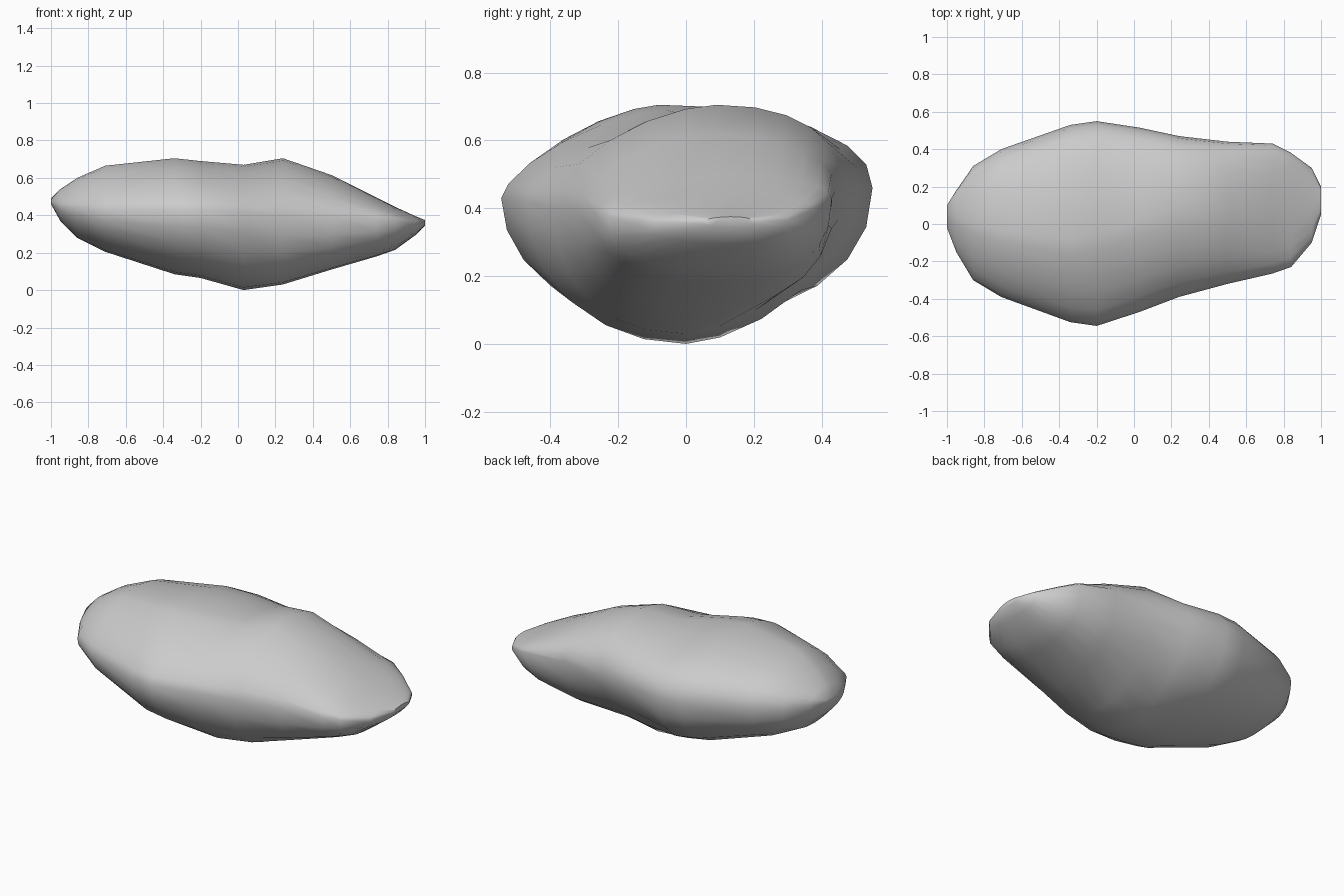
import bpy, bmesh, math

# Stone stations along x:
# x, front y, back y, top z, bottom z, crest y, keel y, front-edge z, back-edge z
stations = [
    (-1.00, -0.02, 0.10, 0.49, 0.46, 0.05, 0.04, 0.475, 0.48),
    (-0.95, -0.15, 0.18, 0.54, 0.37, 0.03, 0.02, 0.45, 0.47),
    (-0.86, -0.30, 0.31, 0.60, 0.28, 0.00, 0.00, 0.44, 0.47),
    (-0.71, -0.39, 0.40, 0.665, 0.205, -0.04, -0.03, 0.43, 0.47),
    (-0.34, -0.525, 0.53, 0.705, 0.085, -0.08, -0.06, 0.43, 0.46),
    (-0.20, -0.545, 0.55, 0.69, 0.065, -0.06, -0.05, 0.43, 0.46),
    (0.03, -0.47, 0.515, 0.67, 0.00, 0.02, 0.00, 0.42, 0.46),
    (0.24, -0.39, 0.47, 0.705, 0.03, 0.09, 0.00, 0.40, 0.45),
    (0.50, -0.32, 0.44, 0.615, 0.11, 0.09, 0.06, 0.39, 0.45),
    (0.74, -0.265, 0.43, 0.495, 0.18, 0.10, 0.10, 0.38, 0.43),
    (0.84, -0.23, 0.38, 0.445, 0.215, 0.11, 0.12, 0.375, 0.40),
    (0.95, -0.10, 0.30, 0.395, 0.295, 0.12, 0.14, 0.36, 0.365),
    (1.00, 0.05, 0.20, 0.375, 0.345, 0.13, 0.14, 0.36, 0.36),
]
SIDES = 24


def ring(x, y0, y1, zt, zb, yt, yb, z0, z1):
    # Four superellipse quarters; the underside is fuller to the right,
    # with a narrow keel near the middle
    right = max(0, min(1, x / 0.5))
    under_front = 2.0 + 0.5 * right
    under_back = 1.65 if 0 < x < 0.3 else 2.2 + 0.2 * right
    pts = []
    for i in range(SIDES):
        a = 2 * math.pi * i / SIDES
        c, s = math.cos(a), math.sin(a)
        back, top = c >= 0, s >= 0
        if top:
            n = 2.25 if back else 1.5 + 0.3 * right
        else:
            n = under_back if back else under_front
        yc, zc = (yt if top else yb), (z1 if back else z0)
        ye, ze = (y1 if back else y0), (zt if top else zb)
        pts.append((x, yc + (ye - yc) * abs(c) ** (2 / n),
                    zc + (ze - zc) * abs(s) ** (2 / n)))
    return pts


# Skin the stations and cap both ends
bm = bmesh.new()
rings = [[bm.verts.new(p) for p in ring(*st)] for st in stations]
for a, b in zip(rings, rings[1:]):
    for i in range(SIDES):
        j = (i + 1) % SIDES
        bm.faces.new((a[i], a[j], b[j], b[i]))
bm.faces.new(rings[0])
bm.faces.new(rings[-1])
bmesh.ops.recalc_face_normals(bm, faces=bm.faces)
mesh = bpy.data.meshes.new("stone")
bm.to_mesh(mesh)
bm.free()
stone = bpy.data.objects.new("stone", mesh)
bpy.context.collection.objects.link(stone)
bpy.context.view_layer.objects.active = stone
stone.select_set(True)
bpy.ops.object.shade_smooth_by_angle(angle=math.radians(50))
